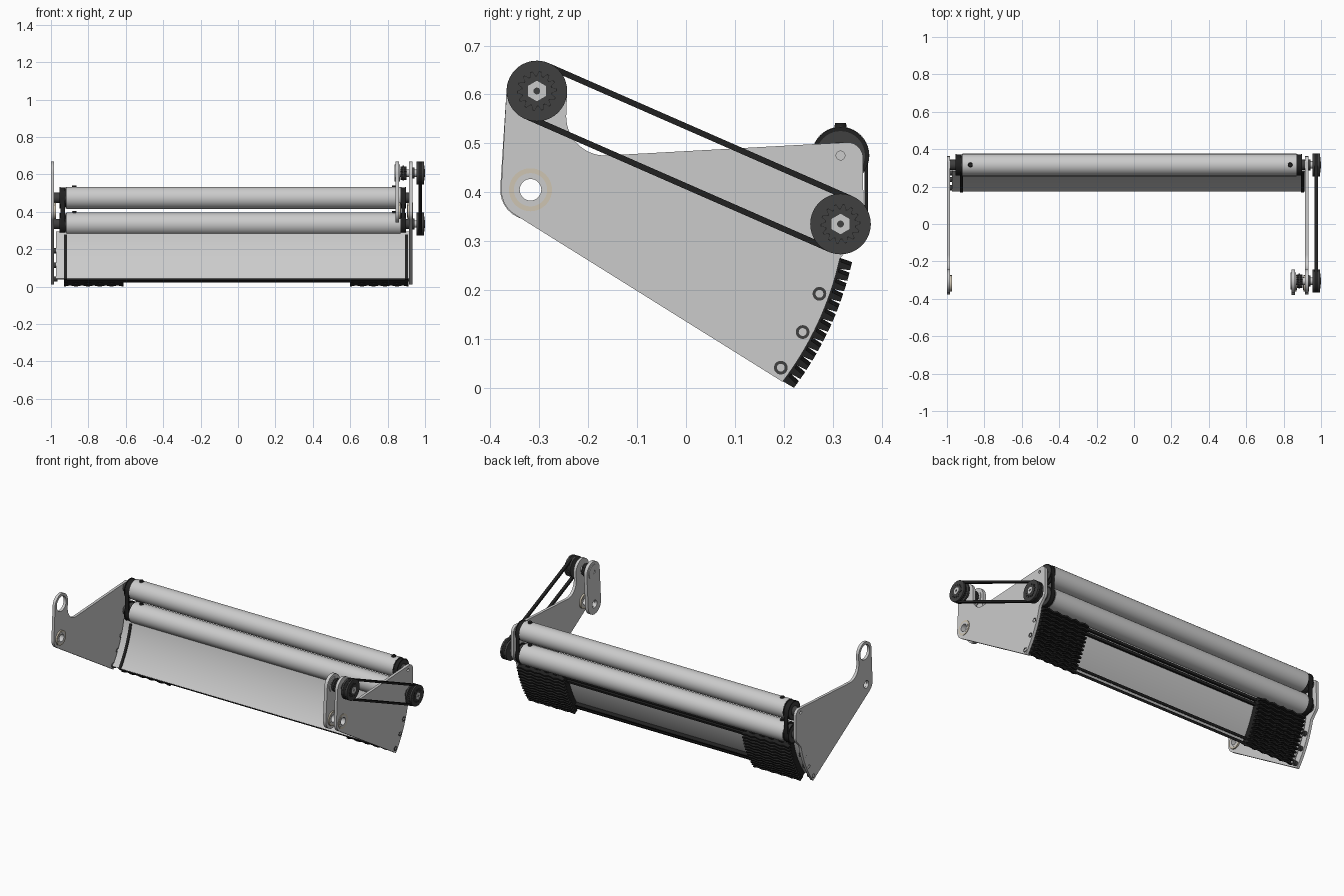
import bpy, bmesh
from math import sin, cos, pi, radians, atan2, degrees
from mathutils import Matrix, Vector

if "Cube" in bpy.data.objects:
    bpy.data.objects.remove(bpy.data.objects["Cube"])


def material(name, v):
    m = bpy.data.materials.new(name)
    m.diffuse_color = (*v, 1)
    m.use_nodes = True
    m.node_tree.nodes["Principled BSDF"].inputs["Base Color"].default_value = m.diffuse_color
    return m


BLACK = material("black_rubber", (0.015, 0.015, 0.015))
DARK = material("dark_plastic", (0.05, 0.05, 0.05))
TAN = material("bushing_tan", (0.62, 0.56, 0.45))

# Key axes in the (y, z) side plane
T, P = (-0.305, 0.607), (-0.318, 0.405)      # drive shaft, pivot
L, U = (0.316, 0.335), (0.316, 0.475)        # lower roller, upper roller


def arc(c, r, a0, a1, n=16):
    return [(c[0] + r * cos(radians(a0 + (a1 - a0) * i / n)),
             c[1] + r * sin(radians(a0 + (a1 - a0) * i / n))) for i in range(n + 1)]


def circle(c, r, n=40):
    return arc(c, r, 0, 360, n)[:-1]


def band(r0, r1, a0, a1):
    return arc(P, r1, a0, a1) + arc(P, r0, a1, a0)


def stadium(c0, c1, r):
    d = degrees(atan2(c1[1] - c0[1], c1[0] - c0[0]))
    return arc(c1, r, d - 90, d + 90) + arc(c0, r, d + 90, d + 270)


def gear(c, lo, hi, n):
    return [(c[0] + r * cos(a), c[1] + r * sin(a)) for i in range(n * 4)
            for r, a in [(hi if i % 4 < 2 else lo, 2 * pi * i / (n * 4))]]


def finish(name, bm, mat):
    bmesh.ops.recalc_face_normals(bm, faces=bm.faces)
    me = bpy.data.meshes.new(name)
    bm.to_mesh(me)
    bm.free()
    if mat:
        me.materials.append(mat)
    ob = bpy.data.objects.new(name, me)
    bpy.context.collection.objects.link(ob)
    return ob


def prism(name, x0, x1, loops, mat=None):
    """Side-plane outline (first loop) with holes, extruded from x0 to x1."""
    cu = bpy.data.curves.new(name, 'CURVE')
    cu.dimensions, cu.fill_mode, cu.extrude = '2D', 'BOTH', (x1 - x0) / 2
    for loop in loops:
        s = cu.splines.new('POLY')
        s.points.add(len(loop) - 1)
        s.use_cyclic_u = True
        for p, (y, z) in zip(s.points, loop):
            p.co = (y, z, 0, 1)
    tmp = bpy.data.objects.new(name + "_tmp", cu)
    bpy.context.collection.objects.link(tmp)
    dg = bpy.context.evaluated_depsgraph_get()
    me = bpy.data.meshes.new_from_object(tmp.evaluated_get(dg))
    bm = bmesh.new()
    bm.from_mesh(me)
    bpy.data.objects.remove(tmp)
    bpy.data.meshes.remove(me)
    bmesh.ops.remove_doubles(bm, verts=bm.verts, dist=1e-5)
    m = Matrix(((0, 0, 1, (x0 + x1) / 2), (1, 0, 0, 0), (0, 1, 0, 0), (0, 0, 0, 1)))
    bmesh.ops.transform(bm, matrix=m, verts=bm.verts)
    return finish(name, bm, mat)


def rod(name, x0, x1, c, r, mat=None, hole=0):
    return prism(name, x0, x1, [circle(c, r)] + ([circle(c, hole)] if hole else []), mat)


# Side plates
outline = (arc(T, 0.062, 0, 178) + arc(P, 0.06, 178, 238)
           + arc(P, 0.648, -37.3, -12.5) + arc(L, 0.047, -50, 0)
           + arc((0.33, 0.47), 0.032, 0, 93) + arc((-0.165, 0.555), 0.08, 270, 180))
prism("left_side_plate", -1.0, -0.983,
      [outline, circle(T, 0.045), circle(P, 0.023), circle(U, 0.009)])
prism("right_side_plate", 0.915, 0.932, [outline, circle(P, 0.023), circle(U, 0.009)])
prism("shaft_support_plate", 0.842, 0.862, [stadium(P, T, 0.062), circle(P, 0.023)])
rod("support_bearing", 0.838, 0.866, T, 0.045, None, 0.012)
for name, x0, x1 in (("left", -0.986, -0.974), ("right", 0.905, 0.935), ("support", 0.858, 0.87)):
    rod(name + "_pivot_bushing", x0, x1, P, 0.044, TAN, 0.0225)
    rod(name + "_bushing_sleeve", x0 - 0.001, x1 + 0.001, P, 0.034, None, 0.022)

# Curved sheet with dark edging and rails
prism("curved_panel", -0.972, 0.915, [band(0.611, 0.62, -36.3, -10.5)])
for name, x0 in (("left", -0.93), ("right", 0.892)):
    prism(name + "_panel_edging", x0, x0 + 0.016, [band(0.606, 0.648, -36.8, -12)], BLACK)
for name, a in (("lower", -36.6), ("lower_inner", -34.2), ("upper_inner", -16.6), ("upper", -14.2)):
    prism(name + "_rail", -0.92, 0.9, [band(0.618, 0.64, a, a + 1.3)], BLACK)

# Tread pads: backing with zigzag ribs
for side, x0, x1 in (("left", -0.93, -0.612), ("right", 0.6, 0.912)):
    prism(side + "_tread_backing", x0, x1, [band(0.618, 0.652, -36.8, -12.6)], BLACK)
    bm = bmesh.new()
    for j in range(13):
        mid = -36.2 + j * 1.9
        prev = None
        for i in range(11):
            a = mid + (0.33 if i % 2 else -0.33)
            ring = []
            for r, da in ((0.645, -0.7), (0.674, -0.4), (0.674, 0.4), (0.645, 0.7)):
                t = radians(a + da)
                ring.append(bm.verts.new((x0 + (x1 - x0) * i / 10, P[0] + r * cos(t), P[1] + r * sin(t))))
            if prev:
                for k in range(4):
                    bm.faces.new((prev[k], prev[k - 1], ring[k - 1], ring[k]))
            if i in (0, 10):
                bm.faces.new(ring)
            prev = ring
    finish(side + "_tread_ribs", bm, BLACK)

# Plate screws along the arc
for side, x0, x1 in (("left", -1.0, -0.965), ("right", 0.9, 0.9335)):
    for a in (-19.8, -27.6, -35.4):
        c = arc(P, 0.628, a, a, 1)[0]
        rod(side + "_plate_screw", x0, x1, c, 0.014, DARK, 0.008)
        rod(side + "_plate_screw_core", x0 + 0.003, x1 - 0.003, c, 0.008, BLACK)

# Rollers, end pulleys, hubs and set screws
for name, c, r in (("upper", U, 0.059), ("lower", L, 0.061)):
    rod(name + "_roller", -0.918, 0.868, c, r, None, 0.012)
    rod(name + "_axle", -0.985, 0.92, c, 0.012)
    for side, xa, xb, h0, h1 in (("left", -0.955, -0.918, -0.983, -0.955),
                                 ("right", 0.868, 0.897, 0.897, 0.915)):
        rod(f"{name}_{side}_end_pulley", xa, xb, c, 0.05, DARK)
        rod(f"{name}_{side}_end_flange", xa, xa + 0.005, c, 0.058, BLACK, 0.05)
        rod(f"{name}_{side}_end_flange_2", xb - 0.005, xb, c, 0.058, BLACK, 0.05)
        rod(f"{name}_{side}_hub", h0, h1, c, 0.028, DARK)
    for x in (-0.875, 0.835):
        bm = bmesh.new()
        bmesh.ops.create_cone(bm, cap_ends=True, segments=20, radius1=0.014, radius2=0.011, depth=0.016,
                              matrix=Matrix.Translation((x, c[0], c[1] + r)))
        finish(name + "_roller_set_screw", bm, BLACK)
for side, x0, x1 in (("left", -0.949, -0.924), ("right", 0.873, 0.892)):
    prism(side + "_roller_belt", x0, x1, [stadium(L, U, 0.056), stadium(L, U, 0.049)], BLACK)

# Drive pulleys, shafts and belt
for name, c, s0 in (("upper", T, 0.845), ("lower", L, 0.91)):
    rod(name + "_drive_shaft", s0, 0.96, c, 0.02)
    rod(name + "_shaft_collar", 0.93, 0.943, c, 0.03, DARK)
    prism(name + "_pulley_core", 0.958, 0.99, [gear(c, 0.045, 0.05, 24)], DARK)
    for x in (0.955, 0.985):
        rod(name + "_pulley_flange", x, x + 0.01, c, 0.062, DARK)
    prism(name + "_pulley_spline", 0.99, 0.9965, [gear(c, 0.032, 0.041, 14)], BLACK)
    prism(name + "_pulley_spline_face", 0.99, 0.9975, [gear(c, 0.030, 0.039, 14)], DARK)
    prism(name + "_hex_nut", 0.99, 1.0, [arc(c, 0.021, 30, 390, 6)[:-1], circle(c, 0.007, 16)])
prism("drive_belt", 0.966, 0.984, [stadium(T, L, 0.062), stadium(T, L, 0.05)], BLACK)
prism("drive_shaft_knob", 0.868, 0.9, [gear(T, 0.031, 0.036, 16)], DARK)
rod("drive_shaft_knob_rim", 0.88, 0.888, T, 0.04, DARK)

# Smooth curved surfaces, keep hard edges
bpy.ops.object.select_all(action='SELECT')
bpy.context.view_layer.objects.active = bpy.context.selected_objects[0]
bpy.ops.object.shade_smooth_by_angle(angle=radians(30))
